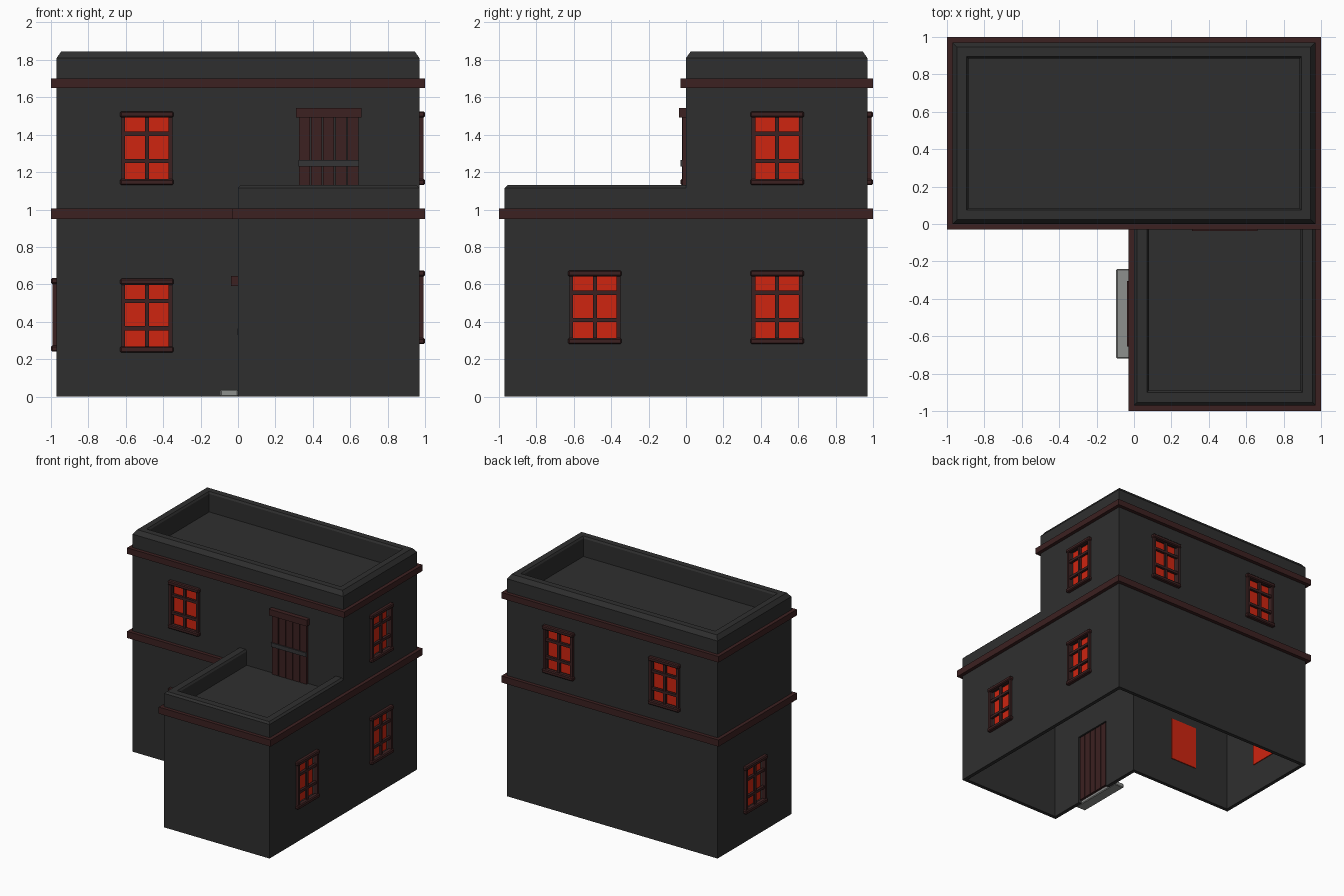
import bpy
import bmesh
from math import radians
from mathutils import Matrix, Vector

cube = bpy.data.objects.get("Cube")
if cube:
    bpy.data.objects.remove(cube)


def material(name, rgb):
    m = bpy.data.materials.new(name)
    m.use_nodes = True
    m.diffuse_color = (*rgb, 1)
    m.node_tree.nodes["Principled BSDF"].inputs["Base Color"].default_value = (*rgb, 1)
    return m


PLASTER = material("dark_plaster", (0.028, 0.028, 0.028))
WOOD = material("dark_wood", (0.045, 0.015, 0.015))
GLASS = material("red_glass", (0.62, 0.018, 0.005))
IRON = material("iron", (0.035, 0.035, 0.037))
STONE = material("pale_stone", (0.27, 0.28, 0.27))


def finish(name, bm, mat):
    bmesh.ops.recalc_face_normals(bm, faces=bm.faces[:])
    mesh = bpy.data.meshes.new(name)
    bm.to_mesh(mesh)
    bm.free()
    mesh.materials.append(mat)
    obj = bpy.data.objects.new(name, mesh)
    bpy.context.collection.objects.link(obj)
    return obj


def add_box(bm, lo, hi, place=Matrix(), bevel=0):
    lo, hi = Vector(lo), Vector(hi)
    m = place @ Matrix.Translation((lo + hi) / 2) @ Matrix.Diagonal((*(hi - lo), 1))
    verts = bmesh.ops.create_cube(bm, size=1, matrix=m)["verts"]
    if bevel:
        edges = list({e for v in verts for e in v.link_edges})
        bmesh.ops.bevel(bm, geom=edges, offset=bevel, segments=1, affect="EDGES")


def box(name, lo, hi, mat, place=Matrix(), bevel=0):
    bm = bmesh.new()
    add_box(bm, lo, hi, place, bevel)
    return finish(name, bm, mat)


def sweep(name, path, profile, mat, closed=True):
    """Sweep an (inset, height) profile along a counter-clockwise plan with mitred corners."""
    bm = bmesh.new()
    pts = [Vector(p) for p in path]
    n = len(pts)
    normals = []
    for i in range(n):
        d = (pts[(i + 1) % n] - pts[i]).normalized()
        normals.append(Vector((-d.y, d.x)))
    rings = []
    for i, p in enumerate(pts):
        a, b = normals[i - 1], normals[i]
        if not closed and i == 0:
            a = b
        if not closed and i == n - 1:
            b = a
        mitre = (a + b) / (1 + a.dot(b))
        rings.append([bm.verts.new((*(p + mitre * inset), z)) for inset, z in profile])
    k = len(profile)
    for i in range(n if closed else n - 1):
        r, s = rings[i], rings[(i + 1) % n]
        for j in range(k):
            bm.faces.new((r[j], s[j], s[(j + 1) % k], r[(j + 1) % k]))
    if not closed:
        bm.faces.new(rings[0])
        bm.faces.new(rings[-1])
    return finish(name, bm, mat)


def rect(inner, outer, z0, z1):
    return [(outer, z0), (outer, z1), (inner, z1), (inner, z0)]


# Plans
W = 0.97
MAIN = [(-W, 0), (W, 0), (W, W), (-W, W)]
WING = [(0, 0), (0, -W), (W, -W), (W, 0)]
GROUND = [(-W, 0), (0, 0), (0, -W), (W, -W), (W, W), (-W, W)]

# Walls, open underneath
ground_walls = sweep("ground_walls", GROUND, rect(0.03, 0, 0, 1.0), PLASTER)
upper_walls = sweep("upper_walls", MAIN, rect(0.03, 0, 1.0, 1.68), PLASTER)

# Roofs and parapets
box("main_roof", (-0.95, 0.02, 1.66), (0.95, 0.95, 1.68), PLASTER)
box("terrace_floor", (0.02, -0.95, 0.98), (0.95, 0.02, 1.0), PLASTER)
sweep("main_parapet", MAIN, [(0, 1.68), (0, 1.81), (0.025, 1.845), (0.075, 1.845),
                             (0.085, 1.83), (0.085, 1.68)], PLASTER)
sweep("terrace_parapet", WING, [(0, 1.0), (0, 1.115), (0.015, 1.13), (0.07, 1.13),
                                (0.08, 1.115), (0.08, 1.0)], PLASTER, closed=False)

# Timber bands
sweep("lower_band", GROUND, rect(0.01, -0.03, 0.95, 1.005), WOOD)
sweep("upper_band", MAIN, rect(0.01, -0.03, 1.65, 1.70), WOOD)

# Facing of each wall: local -y points outward
FACING = {"front": 0, "right": 90, "back": 180, "left": -90}
cutter_bm = bmesh.new()


def on_wall(side, x, y, z):
    return Matrix.Translation((x, y, z)) @ Matrix.Rotation(radians(FACING[side]), 4, "Z")


def window(name, side, x, y, z):
    place = on_wall(side, x, y, z)
    add_box(cutter_bm, (-0.122, -0.1, 0.02), (0.122, 0.1, 0.375), place)
    bm = bmesh.new()
    # Head and sill
    for base in (0, 0.362):
        add_box(bm, (-0.143, -0.03, base), (0.143, 0.012, base + 0.033), place, 0.007)
    # Jambs
    for s in (-1, 1):
        a, b = sorted((s * 0.116, s * 0.136))
        add_box(bm, (a, -0.022, 0.03), (b, 0.012, 0.365), place)
    # Glazing bars
    add_box(bm, (-0.011, -0.012, 0.03), (0.011, 0.006, 0.365), place)
    for h in (0.13, 0.275):
        add_box(bm, (-0.12, -0.015, h - 0.011), (0.12, 0.006, h + 0.011), place)
    finish(name + "_frame", bm, WOOD)
    box(name + "_pane", (-0.124, 0.03, 0.015), (0.124, 0.037, 0.38), GLASS, place)


def door(name, side, x, y, z, height, face):
    place = on_wall(side, x, y, z)
    bm = bmesh.new()
    pitch = 0.065
    for i in range(5):
        u = (i - 2.5) * pitch
        add_box(bm, (u + 0.003, face, 0), (u + pitch - 0.003, face + 0.02, height), place)
    finish(name + "_planks", bm, WOOD)
    box(name + "_lintel", (-0.175, -0.038, height), (0.175, 0.01, height + 0.052), WOOD, place)
    mid = height - 0.245
    box(name + "_crossbar", (-0.162, face - 0.009, mid - 0.017),
        (0.162, face + 0.002, mid + 0.017), IRON, place)


H = 0.4875
window("front_lower_window", "front", -H, 0, 0.235)
window("front_upper_window", "front", -H, 0, 1.13)
window("left_window", "left", -W, H, 0.24)
window("right_upper_window", "right", W, H, 1.13)
for label, pos in (("fore", -H), ("aft", H)):
    window("right_lower_%s_window" % label, "right", W, pos, 0.28)
    window("back_%s_window" % label, "back", pos, W, 1.13)

door("terrace_door", "front", 0.485, 0, 1.0, 0.492, -0.02)
door("entry_door", "left", 0, -0.48, 0.02, 0.572, 0.005)
add_box(cutter_bm, (-0.1, -0.65, -0.1), (0.1, -0.31, 0.6))

# Door step
box("door_step", (-0.095, -0.72, 0), (0.0, -0.24, 0.037), STONE, bevel=0.006)

# Cut the openings
cutter = finish("opening_cutter", cutter_bm, PLASTER)
cutter.hide_render = True
for wall in (ground_walls, upper_walls):
    mod = wall.modifiers.new("openings", "BOOLEAN")
    mod.operation = "DIFFERENCE"
    mod.solver = "EXACT"
    mod.object = cutter
    bpy.context.view_layer.objects.active = wall
    bpy.ops.object.modifier_apply(modifier=mod.name)
bpy.data.objects.remove(cutter)
